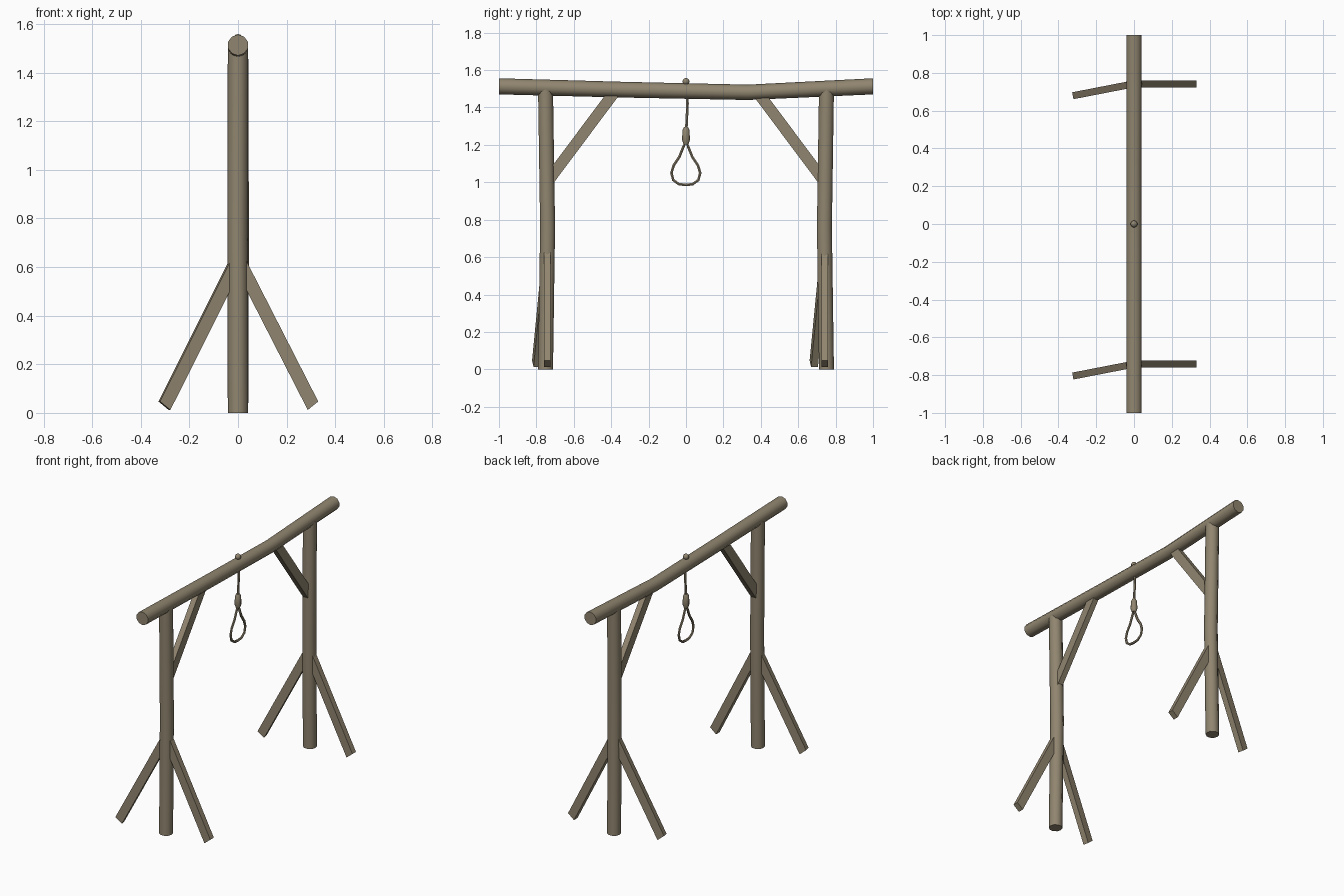
import bpy, bmesh, math
from mathutils import Vector, Matrix

if "Cube" in bpy.data.objects:
    bpy.data.objects.remove(bpy.data.objects["Cube"])


def material(name, rgb):
    m = bpy.data.materials.new(name)
    m.diffuse_color = (*rgb, 1)
    m.use_nodes = True
    m.node_tree.nodes["Principled BSDF"].inputs["Base Color"].default_value = m.diffuse_color
    return m


WOOD = material("weathered brown", (0.28, 0.235, 0.16))


def finish(name, bm, smooth=True):
    bmesh.ops.recalc_face_normals(bm, faces=bm.faces)
    me = bpy.data.meshes.new(name)
    bm.to_mesh(me)
    bm.free()
    me.materials.append(WOOD)
    ob = bpy.data.objects.new(name, me)
    bpy.context.collection.objects.link(ob)
    if smooth:
        bpy.ops.object.select_all(action='DESELECT')
        ob.select_set(True)
        bpy.context.view_layer.objects.active = ob
        bpy.ops.object.shade_smooth_by_angle(angle=math.radians(50))
    return ob


def tube(name, pts, radii, sides, axis=None, turn=0.0, closed=False):
    """Sweep a polygon along a path lying in a plane of constant x."""
    bm = bmesh.new()
    pts = [Vector(p) for p in pts]
    n = len(pts)
    rings = []
    u = Vector((1, 0, 0))
    for i, p in enumerate(pts):
        if axis:
            t = Vector(axis)
        elif closed:
            t = pts[(i + 1) % n] - pts[i - 1]
        else:
            t = pts[min(i + 1, n - 1)] - pts[max(i - 1, 0)]
        v = t.cross(u).normalized()
        ring = []
        for k in range(sides):
            a = turn + math.tau * k / sides
            ring.append(bm.verts.new(p + radii[i] * (u * math.cos(a) + v * math.sin(a))))
        rings.append(ring)
    for i in range(n if closed else n - 1):
        a, b = rings[i], rings[(i + 1) % n]
        for k in range(sides):
            j = (k + 1) % sides
            bm.faces.new((a[k], a[j], b[j], b[k]))
    if not closed:
        bm.faces.new(rings[0])
        bm.faces.new(rings[-1])
    return finish(name, bm)


def plank(name, profile, thick, matrix):
    """Extrude a four-point (x, z) profile along y, then place it."""
    bm = bmesh.new()
    face = bm.faces.new([bm.verts.new((x, -thick / 2, z)) for x, z in profile])
    ext = bmesh.ops.extrude_face_region(bm, geom=[face])["geom"]
    bmesh.ops.translate(bm, vec=(0, thick, 0),
                        verts=[g for g in ext if isinstance(g, bmesh.types.BMVert)])
    bm.transform(matrix)
    return finish(name, bm, smooth=False)


# Sagging top beam
tube("top_beam", [(0, -1, 1.513), (0, -0.33, 1.495), (0, 0.33, 1.481), (0, 1, 1.513)],
     [0.043, 0.042, 0.041, 0.043], 10, axis=(0, 1, 0), turn=math.pi / 2)

LEG = [(0.0, 0.693), (0.33, 0.047), (0.287, 0.012), (0.0, 0.573)]
BRACE = [(-0.75, 1.04), (-0.42, 1.482), (-0.345, 1.482), (-0.75, 0.94)]

for side, s in (("front", -1), ("back", 1)):
    # Slightly crooked upright post
    y = 0.751 * s
    tube(side + "_post",
         [(0, y, 0), (-0.002 if s < 0 else 0.003, y - 0.011 * s, 0.76), (0, y, 1.495)],
         [0.042, 0.042, 0.042], 10, axis=(0, 0, 1))
    # Angled ground props, the left one swung towards the front
    foot = Matrix.Translation((0, 0.742 * s, 0))
    plank(side + "_right_prop", LEG, 0.037, foot)
    plank(side + "_left_prop", LEG, 0.037,
          foot @ Matrix.Rotation(math.pi + math.radians(11), 4, 'Z'))
    # Corner brace under the beam
    plank(side + "_corner_brace", BRACE, 0.037,
          Matrix.Rotation(math.pi / 2 if s < 0 else -math.pi / 2, 4, 'Z'))

# Rope knob on top of the beam
bm = bmesh.new()
bmesh.ops.create_uvsphere(bm, u_segments=8, v_segments=6, radius=0.019)
bmesh.ops.translate(bm, vec=(0, 0, 1.539), verts=bm.verts)
finish("rope_knob", bm)

# Hanging rope, wrapped knot and loop
tube("hanging_rope", [(0, 0.003, 1.54), (0, 0.008, 1.42), (0, 0.001, 1.27)],
     [0.008] * 3, 6)
tube("rope_knot", [(0, 0, z) for z in (1.295, 1.28, 1.225, 1.203)],
     [0.011, 0.019, 0.021, 0.013], 8)
half = [(0.012, 1.19), (0.034, 1.135), (0.064, 1.09), (0.076, 1.05), (0.066, 1.012), (0.036, 0.99)]
loop = [(0, 0.0, 1.215)] + [(0, y, z) for y, z in half] + [(0, 0, 0.986)] \
    + [(0, -y - 0.002, z) for y, z in reversed(half)]
tube("rope_loop", loop, [0.008] * len(loop), 6, closed=True)
